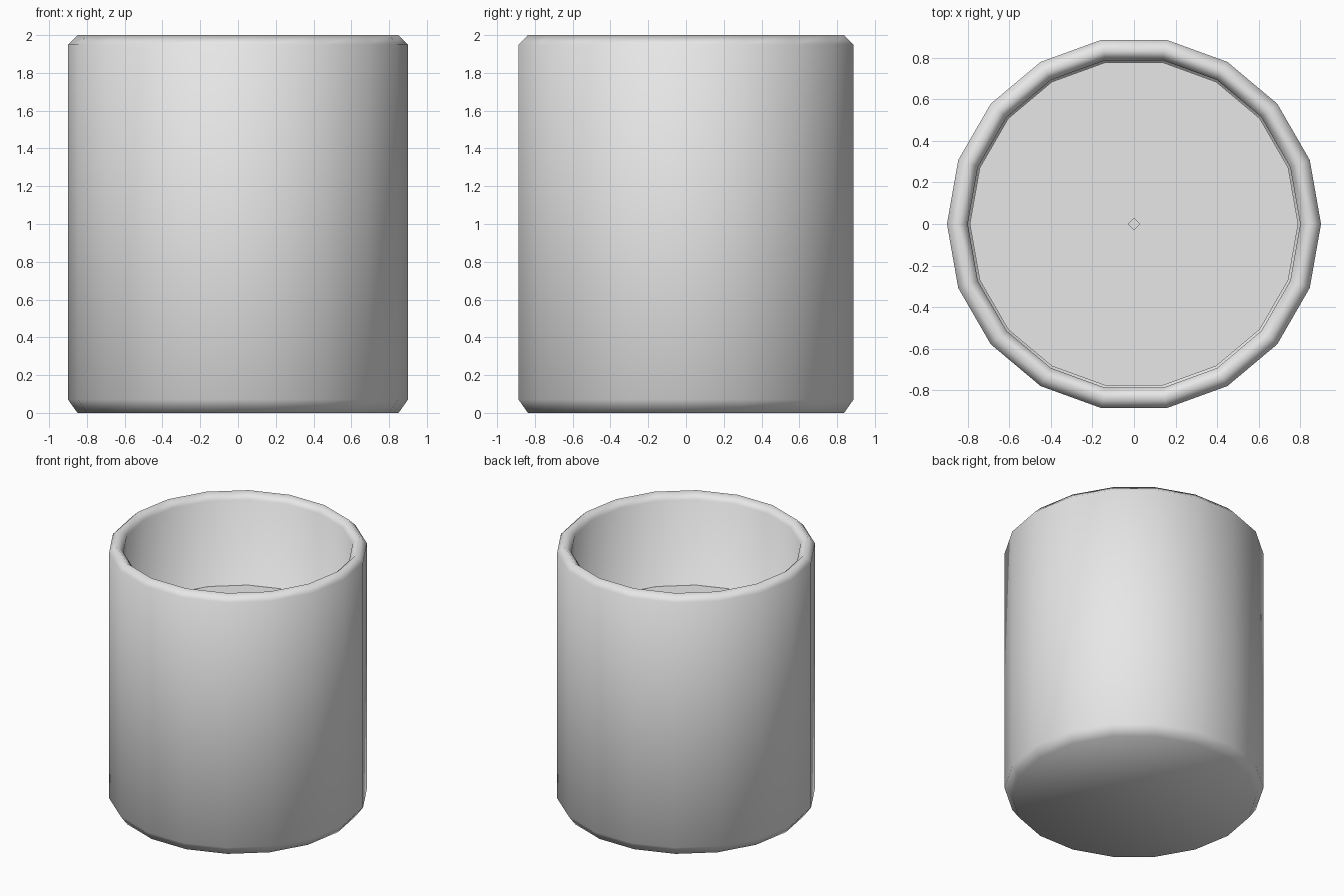
import bpy
import bmesh
from math import cos, sin, pi, radians

default = bpy.data.objects.get("Cube")
if default:
    bpy.data.objects.remove(default, do_unlink=True)

# One plain grey for every part
grey = bpy.data.materials.new("light_grey")
grey.use_nodes = True
grey.diffuse_color = (0.8, 0.8, 0.8, 1)
grey.node_tree.nodes["Principled BSDF"].inputs["Base Color"].default_value = (0.8, 0.8, 0.8, 1)


def lathe(name, profile, sides, smooth_angle):
    """Spin (radius, height) points round z and cap both ends."""
    bm = bmesh.new()
    rings = []
    for r, z in profile:
        angles = [2 * pi * i / sides for i in range(sides)]
        rings.append([bm.verts.new((r * cos(a), r * sin(a), z)) for a in angles])
    for low, high in zip(rings, rings[1:]):
        for i in range(sides):
            j = (i + 1) % sides
            bm.faces.new((low[i], low[j], high[j], high[i]))
    bm.faces.new(rings[0][::-1])
    bm.faces.new(rings[-1])
    bmesh.ops.recalc_face_normals(bm, faces=bm.faces)
    mesh = bpy.data.meshes.new(name)
    bm.to_mesh(mesh)
    bm.free()
    mesh.materials.append(grey)
    obj = bpy.data.objects.new(name, mesh)
    bpy.context.collection.objects.link(obj)
    bpy.ops.object.select_all(action='DESELECT')
    obj.select_set(True)
    bpy.context.view_layer.objects.active = obj
    if smooth_angle:
        bpy.ops.object.shade_smooth_by_angle(angle=radians(smooth_angle))
    return obj


SIDES = 18

# Open cup with bevelled foot and rim, outside then down the inside
lathe("cup", [(0.85, 0), (0.9, 0.07), (0.9, 1.95), (0.85, 2),
              (0.8, 1.95), (0.8, 0.08)], SIDES, 180)

# Fill standing inside the cup
lathe("wax_fill", [(0.79, 0.09), (0.79, 1.3)], SIDES, 40)

# Short square wick in the middle of the fill
lathe("wick", [(0.03, 1.25), (0.03, 1.48)], 4, 0)
